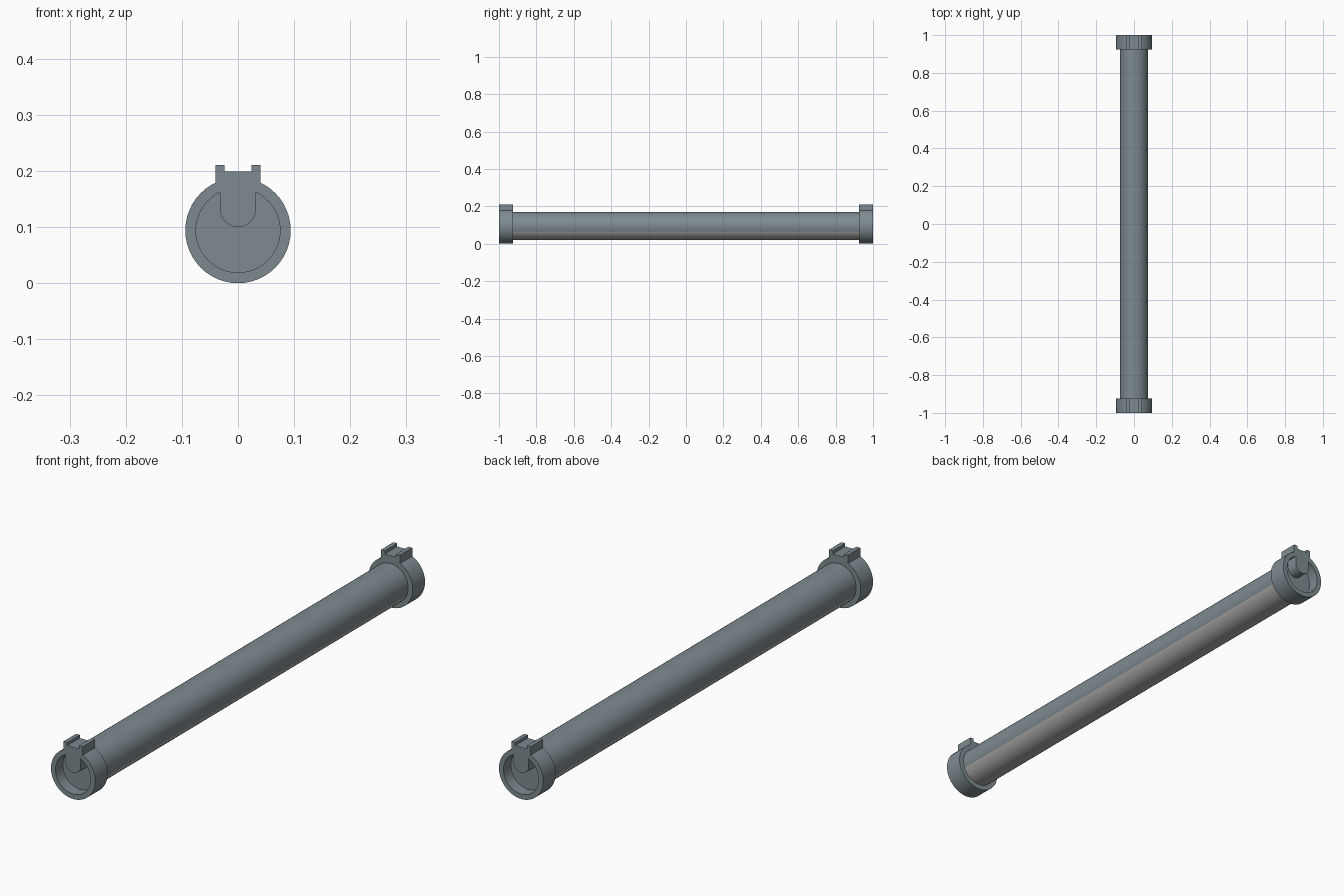
import bpy, bmesh
from math import sin, cos, pi, radians

cube = bpy.data.objects.get("Cube")
if cube:
    bpy.data.objects.remove(cube, do_unlink=True)

AXIS_Z = 0.094     # height of the tube axis
TUBE_R = 0.075
CAP_R = 0.094
CAP_IN = 0.925     # inner face of each end cap
FLOOR = 0.955      # floor of the recess in each cap
SEGS = 48


def material(name, rgb):
    mat = bpy.data.materials.new(name)
    mat.use_nodes = True
    color = (*rgb, 1.0)
    mat.diffuse_color = color
    mat.node_tree.nodes["Principled BSDF"].inputs["Base Color"].default_value = color
    return mat


slate = material("slate grey", (0.21, 0.26, 0.28))
light = material("light grey", (0.42, 0.41, 0.40))


def finish(name, bm, mats):
    bmesh.ops.remove_doubles(bm, verts=bm.verts, dist=1e-5)
    bmesh.ops.recalc_face_normals(bm, faces=bm.faces)
    mesh = bpy.data.meshes.new(name)
    bm.to_mesh(mesh)
    bm.free()
    for mat in mats:
        mesh.materials.append(mat)
    obj = bpy.data.objects.new(name, mesh)
    bpy.context.collection.objects.link(obj)
    bpy.ops.object.select_all(action='DESELECT')
    obj.select_set(True)
    bpy.context.view_layer.objects.active = obj
    bpy.ops.object.shade_smooth_by_angle(angle=radians(30))
    return obj


def lathe(profile):
    """Revolve (radius, y) points around the tube axis."""
    bm = bmesh.new()
    rings = []
    for r, y in profile:
        rings.append([bm.verts.new((r * cos(2 * pi * i / SEGS), y,
                                    AXIS_Z + r * sin(2 * pi * i / SEGS)))
                      for i in range(SEGS)])
    for a, b in zip(rings, rings[1:]):
        for i in range(SEGS):
            j = (i + 1) % SEGS
            bm.faces.new((a[i], a[j], b[j], b[i]))
    bm.faces.new(rings[0])
    bm.faces.new(rings[-1])
    return bm


def extrude_profile(points, y0, y1):
    """Extrude an (x, z) outline along y."""
    bm = bmesh.new()
    face = bm.faces.new([bm.verts.new((x, y0, z)) for x, z in points])
    new = bmesh.ops.extrude_face_region(bm, geom=[face])["geom"]
    verts = [v for v in new if isinstance(v, bmesh.types.BMVert)]
    bmesh.ops.translate(bm, verts=verts, vec=(0, y1 - y0, 0))
    return bm


# Long tube, with a light lower strip
bm = lathe([(TUBE_R, -0.94), (TUBE_R, 0.94)])
split = AXIS_Z + TUBE_R * sin(radians(-22.5))
for f in bm.faces:
    if abs(f.normal.y) < 0.5 and f.calc_center_median().z < split:
        f.material_index = 1
finish("tube", bm, [slate, light])

# Clip outline: round tongue below, block and two prongs above
half = [(0.032 * cos(a), 0.132 + 0.032 * sin(a))
        for a in [-pi / 2 + pi / 2 * i / 8 for i in range(9)]]
half += [(0.032, 0.165), (0.04, 0.172), (0.04, 0.211), (0.024, 0.211), (0.024, 0.199)]
outline = half + [(-x, z) for x, z in reversed(half[1:])]

# End caps with their clips
for side, s in (("front", -1), ("back", 1)):
    cap = lathe([(TUBE_R, s * FLOOR), (TUBE_R, s), (CAP_R, s), (CAP_R, s * CAP_IN)])
    finish(side + "_end_cap", cap, [slate])
    finish(side + "_clip", extrude_profile(outline, s, s * CAP_IN), [slate])
